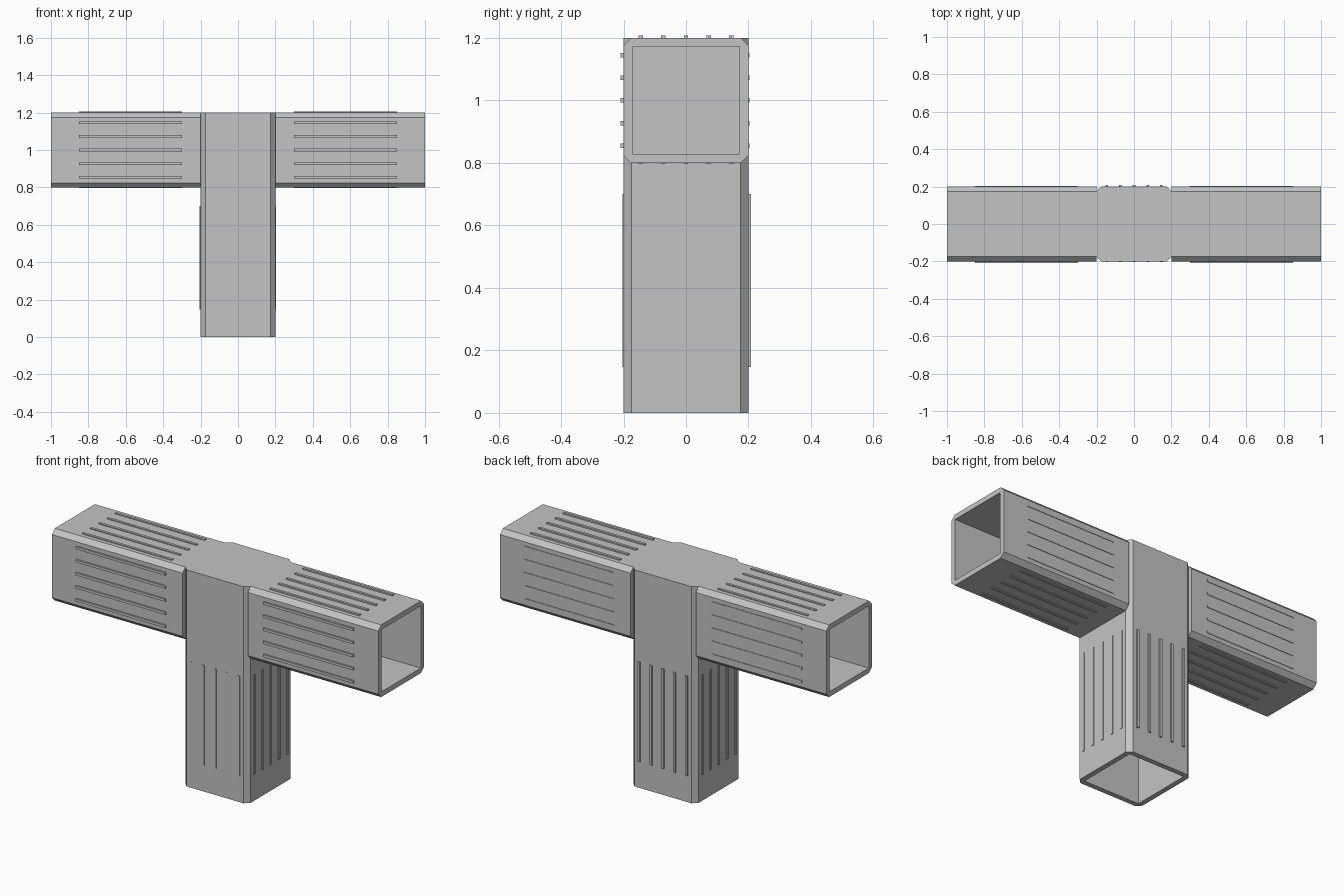
import bpy
import bmesh
from math import pi
from mathutils import Matrix, Vector

if "Cube" in bpy.data.objects:
    bpy.data.objects.remove(bpy.data.objects["Cube"], do_unlink=True)

HALF, CHAMFER, INNER = 0.2, 0.025, 0.172
CENTRE = Vector((0, 0, 1))

grey = bpy.data.materials.new("light_grey")
grey.use_nodes = True
colour = (0.55, 0.55, 0.55, 1)
grey.diffuse_color = colour
grey.node_tree.nodes["Principled BSDF"].inputs["Base Color"].default_value = colour


def finish(name, bm, matrix):
    bmesh.ops.recalc_face_normals(bm, faces=bm.faces)
    bm.transform(matrix)
    mesh = bpy.data.meshes.new(name)
    bm.to_mesh(mesh)
    bm.free()
    mesh.materials.append(grey)
    obj = bpy.data.objects.new(name, mesh)
    bpy.context.collection.objects.link(obj)
    return obj


def ring(bm, half, cut, z):
    """Eight-point chamfered square."""
    c = half - cut
    points = [(half, -c), (half, c), (c, half), (-c, half),
              (-half, c), (-half, -c), (-c, -half), (c, -half)]
    return [bm.verts.new((x, y, z)) for x, y in points]


def bridge(bm, a, b):
    for i in range(len(a)):
        j = (i + 1) % len(a)
        bm.faces.new((a[i], a[j], b[j], b[i]))


def square(bm, half, z):
    return [bm.verts.new((x * half, y * half, z))
            for x, y in ((1, -1), (1, 1), (-1, 1), (-1, -1))]


def add_box(bm, size, location):
    bmesh.ops.create_cube(
        bm, size=1,
        matrix=Matrix.Translation(location) @ Matrix.Diagonal((*size, 1)))


def hub():
    bm = bmesh.new()
    low, high = ring(bm, HALF, CHAMFER, -HALF), ring(bm, HALF, CHAMFER, HALF)
    bridge(bm, low, high)
    bm.faces.new(low)
    bm.faces.new(high)
    finish("hub", bm, Matrix.Translation(CENTRE))


def tube(name, length, matrix):
    """Chamfered socket along +z, with a square hole closed at the hub."""
    bm = bmesh.new()
    base, rim = ring(bm, HALF, CHAMFER, HALF), ring(bm, HALF, CHAMFER, length)
    hole, floor = square(bm, INNER, length), square(bm, INNER, HALF + 0.002)
    bridge(bm, base, rim)
    bm.faces.new(base)
    bridge(bm, hole, floor)
    bm.faces.new(floor)
    # end rim: one strip per side and one triangle per chamfered corner
    for i in range(4):
        j = (i + 1) % 4
        bm.faces.new((rim[2 * i], rim[2 * i + 1], hole[j], hole[i]))
        bm.faces.new((rim[2 * i + 1], rim[(2 * i + 2) % 8], hole[j]))
    finish(name, bm, matrix)


def ribs(name, start, end, heights, matrix):
    """Five raised ribs on each side; heights go round from local +x."""
    bm = bmesh.new()
    for side, height in enumerate(heights):
        part = bmesh.new()
        for k in range(-2, 3):
            add_box(part, (height + 0.01, 0.014, end - start),
                    (HALF + (height - 0.01) / 2, k * 0.0725, (start + end) / 2))
        part.transform(Matrix.Rotation(side * pi / 2, 4, "Z"))
        temp = bpy.data.meshes.new("rib_side")
        part.to_mesh(temp)
        part.free()
        bm.from_mesh(temp)
        bpy.data.meshes.remove(temp)
    finish(name, bm, matrix)


# Directions: local z runs outwards along each socket
place = Matrix.Translation(CENTRE)
left = place @ Matrix.Rotation(pi / 2, 4, "Y")
right = place @ Matrix.Rotation(-pi / 2, 4, "Y")
down = place @ Matrix.Rotation(pi, 4, "X")

hub()
tube("left_arm", 1.0, left)
tube("right_arm", 1.0, right)
tube("leg", 1.0, down)

# Rib heights by side: left arm bottom/back/top/front, right arm top/back/
# bottom/front, leg left/front/right/back
ribs("left_arm_ribs", 0.3, 0.85, (0.004, 0.003, 0.007, 0.009), left)
ribs("right_arm_ribs", 0.3, 0.85, (0.005, 0.003, 0.004, 0.009), right)
ribs("leg_ribs", 0.3, 0.853, (0.004, 0.003, 0.005, 0.008), down)
